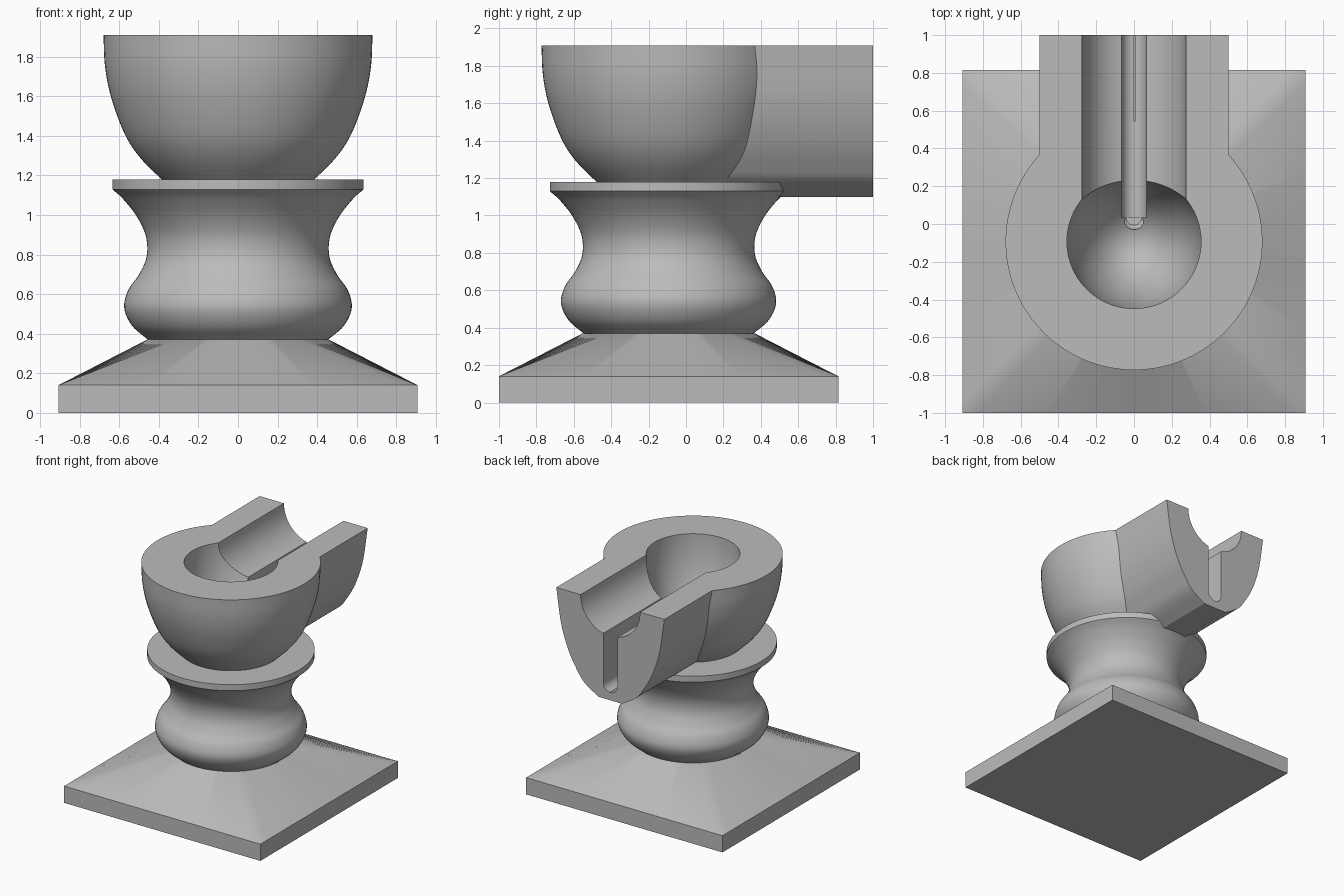
import bpy, bmesh, math
from mathutils import Matrix, Vector

cube = bpy.data.objects.get("Cube")
if cube:
    bpy.data.objects.remove(cube, do_unlink=True)

CY = -0.093      # centre of the round parts along y
TOP = 1.91       # rim height
SEG = 96

stone = bpy.data.materials.new("grey_stone")
stone.use_nodes = True
GREY = (0.5, 0.5, 0.5, 1)
stone.diffuse_color = GREY
stone.node_tree.nodes["Principled BSDF"].inputs["Base Color"].default_value = GREY


def make_object(name, bm):
    bmesh.ops.recalc_face_normals(bm, faces=bm.faces)
    mesh = bpy.data.meshes.new(name)
    bm.to_mesh(mesh)
    bm.free()
    mesh.materials.append(stone)
    obj = bpy.data.objects.new(name, mesh)
    bpy.context.collection.objects.link(obj)
    return obj


def loft(name, rings):
    """Skin a list of equal-length closed rings and cap both ends."""
    bm = bmesh.new()
    loops = [[bm.verts.new(p) for p in ring] for ring in rings]
    n = len(loops[0])
    for a, b in zip(loops, loops[1:]):
        for i in range(n):
            j = (i + 1) % n
            bm.faces.new((a[i], a[j], b[j], b[i]))
    bm.faces.new(loops[0])
    bm.faces.new(loops[-1])
    return make_object(name, bm)


def circle(r, z):
    return [(r * math.cos(2 * math.pi * i / SEG),
             CY + r * math.sin(2 * math.pi * i / SEG), z) for i in range(SEG)]


def square(half, z):
    """Square ring whose points match the circle, with corners at 45 degrees."""
    ring = []
    for i in range(SEG):
        side, step = divmod(i + SEG // 8, SEG // 4)
        t = step / (SEG // 4) * 2 - 1
        p = Matrix.Rotation(side * math.pi / 2, 2) @ Vector((half, t * half))
        ring.append((p.x, CY + p.y, z))
    return ring


def smooth_profile(points, steps=6):
    """Catmull-Rom interpolation of a 2D profile."""
    pts = [Vector(p) for p in points]
    pts = [pts[0] * 2 - pts[1]] + pts + [pts[-1] * 2 - pts[-2]]
    out = []
    for a, b, c, d in zip(pts, pts[1:], pts[2:], pts[3:]):
        for k in range(steps):
            t = k / steps
            out.append(0.5 * (2 * b + (c - a) * t + (2 * a - 5 * b + 4 * c - d) * t ** 2
                              + (3 * b - a - 3 * c + d) * t ** 3))
    return out + [pts[-2]]


def extrude_y(name, outline, y0, y1):
    return loft(name, [[(x, y, z) for x, z in outline] for y in (y0, y1)])


def ellipsoid(name, radius, depth, centre):
    bm = bmesh.new()
    bmesh.ops.create_uvsphere(bm, u_segments=SEG, v_segments=64, radius=1)
    bmesh.ops.scale(bm, vec=(radius, radius, depth), verts=bm.verts)
    bmesh.ops.translate(bm, vec=centre, verts=bm.verts)
    return make_object(name, bm)


def boolean(target, tool, operation):
    mod = target.modifiers.new(operation, "BOOLEAN")
    mod.operation, mod.object, mod.solver = operation, tool, "EXACT"
    bpy.context.view_layer.update()
    bpy.context.view_layer.objects.active = target
    bpy.ops.object.modifier_apply(modifier=mod.name)


# Square plinth slab blending into a round seat
plinth = loft("plinth", [square(0.908, 0), square(0.908, 0.14), circle(0.46, 0.37)])

# Turned pedestal with a bulge, a waist and a flat collar
turning = smooth_profile([(0.455, 0.37), (0.535, 0.44), (0.575, 0.53), (0.555, 0.62),
                          (0.50, 0.70), (0.462, 0.79), (0.465, 0.89), (0.51, 0.99),
                          (0.58, 1.08), (0.635, 1.13)])
pedestal = loft("pedestal", [circle(r, z) for r, z in turning] + [circle(0.635, 1.18)])

# Outer bowl
bowl_curve = smooth_profile([(0.30, 1.11), (0.385, 1.18), (0.495, 1.29), (0.573, 1.41),
                             (0.64, 1.59), (0.672, 1.75), (0.68, TOP)])
bowl = loft("bowl_and_spout", [circle(r, z) for r, z in bowl_curve])

# Spout running to the back, with a tapered rounded section
half = smooth_profile([(0.11, 1.10), (0.235, 1.18), (0.30, 1.26), (0.385, 1.41),
                       (0.455, 1.62), (0.5, TOP)])
outline = [(x, z) for x, z in half] + [(-x, z) for x, z in reversed(half)]
spout = extrude_y("spout", outline, 0, 1)
boolean(bowl, spout, "UNION")

# Hollow of the bowl, wide channel and narrow drain slot
hollow = ellipsoid("hollow_cutter", 0.355, 0.68, (0, CY, TOP))
arc = [math.pi * i / 48 for i in range(49)]
channel = extrude_y("channel_cutter",
                    [(0.275, 2.2)] + [(0.275 * math.cos(a), TOP - 0.275 * math.sin(a)) for a in arc]
                    + [(-0.275, 2.2)], CY, 1.2)
slot = extrude_y("slot_cutter",
                 [(0.065, 2.2)] + [(0.065 * math.cos(a), 1.23 - 0.065 * math.sin(a)) for a in arc]
                 + [(-0.065, 2.2)], 0.035, 1.2)
slot_end = ellipsoid("slot_end_cutter", 0.065, 0.065, (0, 0.035, 1.23))
for cutter in (hollow, channel, slot, slot_end):
    boolean(bowl, cutter, "DIFFERENCE")
boolean(pedestal, slot, "DIFFERENCE")

for helper in (spout, hollow, channel, slot, slot_end):
    bpy.data.objects.remove(helper, do_unlink=True)

# Smooth the curved surfaces and keep the rims crisp
for obj in (plinth, pedestal, bowl):
    bpy.ops.object.select_all(action="DESELECT")
    obj.select_set(True)
    bpy.context.view_layer.objects.active = obj
    bpy.ops.object.shade_smooth_by_angle(angle=math.radians(24))
